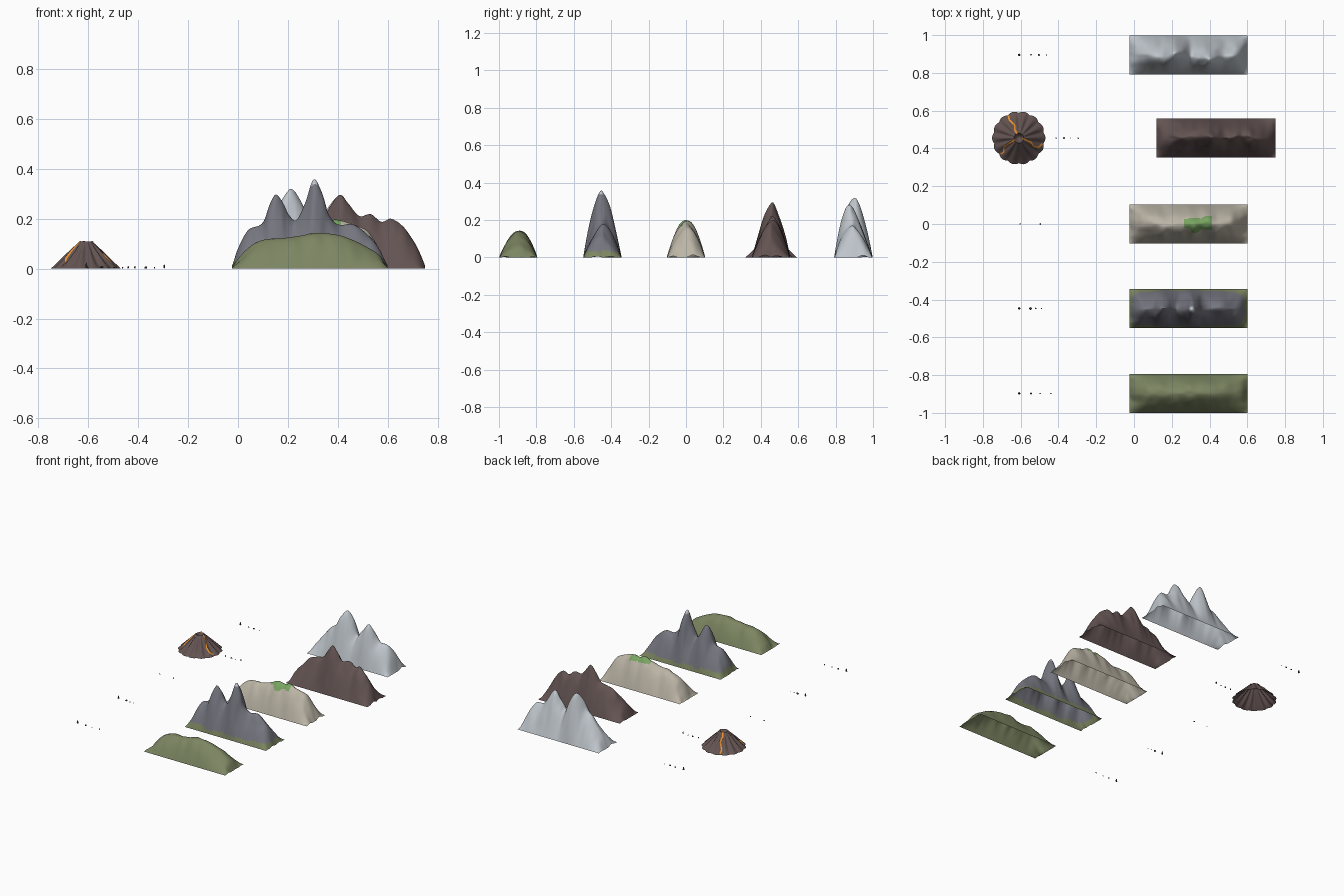
import bpy, bmesh, math, random
from mathutils import Vector, noise

if "Cube" in bpy.data.objects:
    bpy.data.objects.remove(bpy.data.objects["Cube"])

random.seed(4)


def material(name, rgb):
    m = bpy.data.materials.new(name)
    m.diffuse_color = (*rgb, 1)
    m.use_nodes = True
    m.node_tree.nodes["Principled BSDF"].inputs["Base Color"].default_value = m.diffuse_color
    return m


HILL = material("meadow green", (0.20, 0.235, 0.12))
SLATE = material("slate grey", (0.18, 0.18, 0.215))
SAND = material("pale stone", (0.50, 0.46, 0.38))
BROWN = material("dark brown rock", (0.125, 0.088, 0.085))
SNOW = material("snow", (0.52, 0.56, 0.60))
LAVA = material("lava orange", (0.85, 0.30, 0.03))
GRASS = material("bright grass", (0.19, 0.37, 0.12))
PINE = material("pine green", (0.03, 0.06, 0.025))
STONE = material("charcoal stone", (0.07, 0.065, 0.065))


def finish(bm, name, mats, angle=60):
    bmesh.ops.recalc_face_normals(bm, faces=bm.faces)
    me = bpy.data.meshes.new(name)
    bm.to_mesh(me)
    bm.free()
    ob = bpy.data.objects.new(name, me)
    bpy.context.collection.objects.link(ob)
    for m in mats:
        me.materials.append(m)
    bpy.ops.object.select_all(action='DESELECT')
    ob.select_set(True)
    bpy.context.view_layer.objects.active = ob
    bpy.ops.object.shade_smooth_by_angle(angle=math.radians(angle))
    return ob


def ridge_height(keys, x):
    """Smooth curve through the ridge line key points."""
    n = len(keys)
    i = max(k for k in range(n - 1) if keys[k][0] <= x + 1e-9)

    def slope(k):
        a, b = keys[max(k - 1, 0)], keys[min(k + 1, n - 1)]
        return (b[1] - a[1]) / (b[0] - a[0])
    (x0, z0), (x1, z1) = keys[i], keys[i + 1]
    d = x1 - x0
    s = (x - x0) / d
    return max(0, (2*s**3 - 3*s**2 + 1) * z0 + (s**3 - 2*s**2 + s) * d * slope(i)
               + (3*s**2 - 2*s**3) * z1 + (s**3 - s**2) * d * slope(i + 1))


def mountain(name, yc, keys, mats, rule=None, power=1.6, rough=0.12, wander=0.22):
    """Open shell: ridge profile along x, rounded falloff across y."""
    nx, ny, half = 110, 40, 0.103
    x0, x1 = keys[0][0], keys[-1][0]
    bm = bmesh.new()
    grid = []
    for i in range(nx + 1):
        x = x0 + (x1 - x0) * i / nx
        row = []
        for j in range(ny + 1):
            t = -1 + 2 * j / ny
            edge = 1 - t * t
            # sideways drift makes gullies fan out, ridge line wanders in y
            drift = 0.05 * noise.noise(Vector((x * 7, t * 1.5, yc * 9))) * abs(t) * edge
            h = ridge_height(keys, min(max(x + drift, x0), x1))
            c = wander * noise.noise(Vector((x * 9, 3.3, yc * 5)))
            u = min(1, abs(t - c * edge))
            fold = noise.noise(Vector((x * 22, t * 1.2, yc * 7 + 2)))
            z = h * (1 - u ** power) * (1 + rough * fold * min(1, 2.5 * abs(t)))
            row.append(bm.verts.new((x, yc + half * t, max(z, 0))))
        grid.append(row)
    for a, b in zip(grid, grid[1:]):
        for j in range(ny):
            f = bm.faces.new((a[j], b[j], b[j + 1], a[j + 1]))
            if rule:
                f.material_index = rule(f.calc_center_median())
    return finish(bm, name, mats)


# Low green hill
mountain("green_hill", -0.897,
         [(-.025, 0), (0, .04), (.05, .09), (.1, .115), (.18, .122), (.25, .132), (.32, .143),
          (.4, .135), (.46, .115), (.52, .085), (.57, .05), (.6, 0)],
         [HILL], power=1.9, rough=0.09, wander=0.12)

# Slate peaks with grassy foot and pale summit
mountain("slate_peaks", -0.447,
         [(-.025, 0), (0, .08), (.04, .155), (.1, .185), (.13, .265), (.152, .297), (.18, .265),
          (.205, .215), (.235, .195), (.27, .265), (.302, .36), (.335, .305), (.36, .22),
          (.4, .178), (.46, .178), (.51, .145), (.56, .09), (.6, 0)],
         [SLATE, HILL, SNOW],
         lambda c: 1 if c.z < 0.034 + 0.012 * noise.noise(c * 14) else 2 if c.z > 0.338 else 0)

# Pale plateau with grass on the summit
mountain("pale_plateau", 0.0,
         [(-.025, 0), (.01, .07), (.05, .12), (.12, .15), (.2, .16), (.26, .178), (.31, .2),
          (.36, .19), (.4, .195), (.46, .178), (.52, .15), (.56, .09), (.6, 0)],
         [SAND, GRASS],
         lambda c: int(.265 < c.x < .415 and c.z > .166 + .022 * noise.noise(c * 28)),
         power=1.8)

# Dark brown range
mountain("brown_range", 0.455,
         [(.12, 0), (.15, .07), (.19, .115), (.24, .17), (.29, .185), (.335, .2), (.375, .26),
          (.41, .297), (.44, .265), (.485, .212), (.53, .22), (.575, .188), (.62, .196),
          (.66, .172), (.7, .12), (.73, .06), (.75, 0)],
         [BROWN], power=1.45, rough=0.16)

# Snowy peaks
mountain("snowy_peaks", 0.895,
         [(-.025, 0), (.01, .07), (.05, .125), (.1, .18), (.15, .22), (.18, .28), (.212, .318),
          (.25, .27), (.3, .175), (.34, .215), (.385, .282), (.42, .25), (.47, .18),
          (.53, .165), (.57, .1), (.6, 0)],
         [SNOW])

# Fluted volcano cone with a crater
VX, VY, VR, LOBES = -0.61, 0.455, 0.138, 14


def cone_height(r, a):
    s = min(1, max(0, (r - 0.026) / (VR - 0.026)))
    z = 0.108 * (1 - s) ** 1.12
    if r < 0.026:
        z = 0.08 + 0.028 * (r / 0.026) ** 2
    return z + 0.006 * math.cos(LOBES * a) * math.sin(math.pi * s)


bm = bmesh.new()
seg, rings = LOBES * 8, [0.006, 0.013, 0.02, 0.026, 0.033, 0.045, 0.06, 0.078, 0.096, 0.112, 0.126, VR]
loops = []
for r in rings:
    loop = []
    for k in range(seg):
        a = 2 * math.pi * k / seg
        scallop = r * (1 + 0.06 * (abs(math.cos(LOBES * a / 2)) - 0.6) * r / VR)
        loop.append(bm.verts.new((VX + scallop * math.cos(a), VY + scallop * math.sin(a), cone_height(r, a))))
    loops.append(loop)
bm.faces.new(loops[0])
for a, b in zip(loops, loops[1:]):
    for k in range(seg):
        bm.faces.new((a[k], b[k], b[(k + 1) % seg], a[(k + 1) % seg]))
finish(bm, "volcano_cone", [BROWN])


# Lava streams: thin ribbons draped over the cone
def lava_stream(name, path, width=0.0045):
    bm = bmesh.new()
    pts = []
    for p, q in zip(path, path[1:]):
        pts += [Vector(p).lerp(Vector(q), i / 8) for i in range(8)]
    pts.append(Vector(path[-1]))
    prev = None
    for i, p in enumerate(pts):
        d = (pts[min(i + 1, len(pts) - 1)] - pts[max(i - 1, 0)]).normalized()
        side = Vector((-d.y, d.x)) * width
        pair = []
        for q in (p - side, p + side):
            v = q - Vector((VX, VY))
            pair.append(bm.verts.new((q.x, q.y, cone_height(v.length, math.atan2(v.y, v.x)) + 0.004)))
        if prev:
            bm.faces.new((prev[0], pair[0], pair[1], prev[1]))
        prev = pair
    finish(bm, name, [LAVA])


lava_stream("lava_stream_back", [(-.617, .475), (-.632, .5), (-.632, .525), (-.66, .55), (-.665, .574)])
lava_stream("lava_stream_right", [(-.59, .452), (-.55, .436), (-.53, .412), (-.505, .405), (-.485, .425)])
lava_stream("lava_stream_left", [(-.628, .447), (-.665, .425), (-.69, .405), (-.69, .38), (-.705, .37)])


# Tiny scattered scenery
def pine(name, x, y, h):
    bm = bmesh.new()
    for base, top, r in ((0.15, 0.65, 0.26), (0.45, 1.0, 0.19)):
        res = bmesh.ops.create_cone(bm, cap_ends=True, segments=7, radius1=r * h, radius2=0,
                                    depth=(top - base) * h)
        bmesh.ops.translate(bm, verts=res["verts"], vec=(x, y, (base + top) / 2 * h))
    res = bmesh.ops.create_cone(bm, cap_ends=True, segments=6, radius1=.06 * h, radius2=.06 * h, depth=.2 * h)
    bmesh.ops.translate(bm, verts=res["verts"], vec=(x, y, .1 * h))
    finish(bm, name, [PINE], 30)


def rock(name, x, y, r, tall=1.0):
    bm = bmesh.new()
    bmesh.ops.create_icosphere(bm, subdivisions=1, radius=r)
    for v in bm.verts:
        v.co *= random.uniform(0.8, 1.15)
        v.co.z = max(v.co.z * tall + r * tall * 0.8, 0)
        v.co += Vector((x, y, 0))
    finish(bm, name, [STONE], 20)


for n, y in enumerate((-.897, -.447, .895)):
    pine(f"pine_tree_{n}", -.608, y, .026)
for n, (x, y, r, tall) in enumerate([
        (-.545, -.897, .006, 1), (-.497, -.897, .004, 1), (-.44, -.897, .004, 1.5),
        (-.548, -.447, .008, .8), (-.52, -.447, .005, .7), (-.49, -.447, .003, 1),
        (-.603, 0, .004, 1), (-.497, 0, .005, .8),
        (-.413, .455, .004, 1.8), (-.37, .455, .006, .9), (-.335, .455, .003, 1.5), (-.296, .455, .004, 2.4),
        (-.545, .895, .005, 1), (-.503, .895, .006, .9), (-.463, .895, .003, 1.5)]):
    rock(f"small_rock_{n}", x, y, r, tall)
